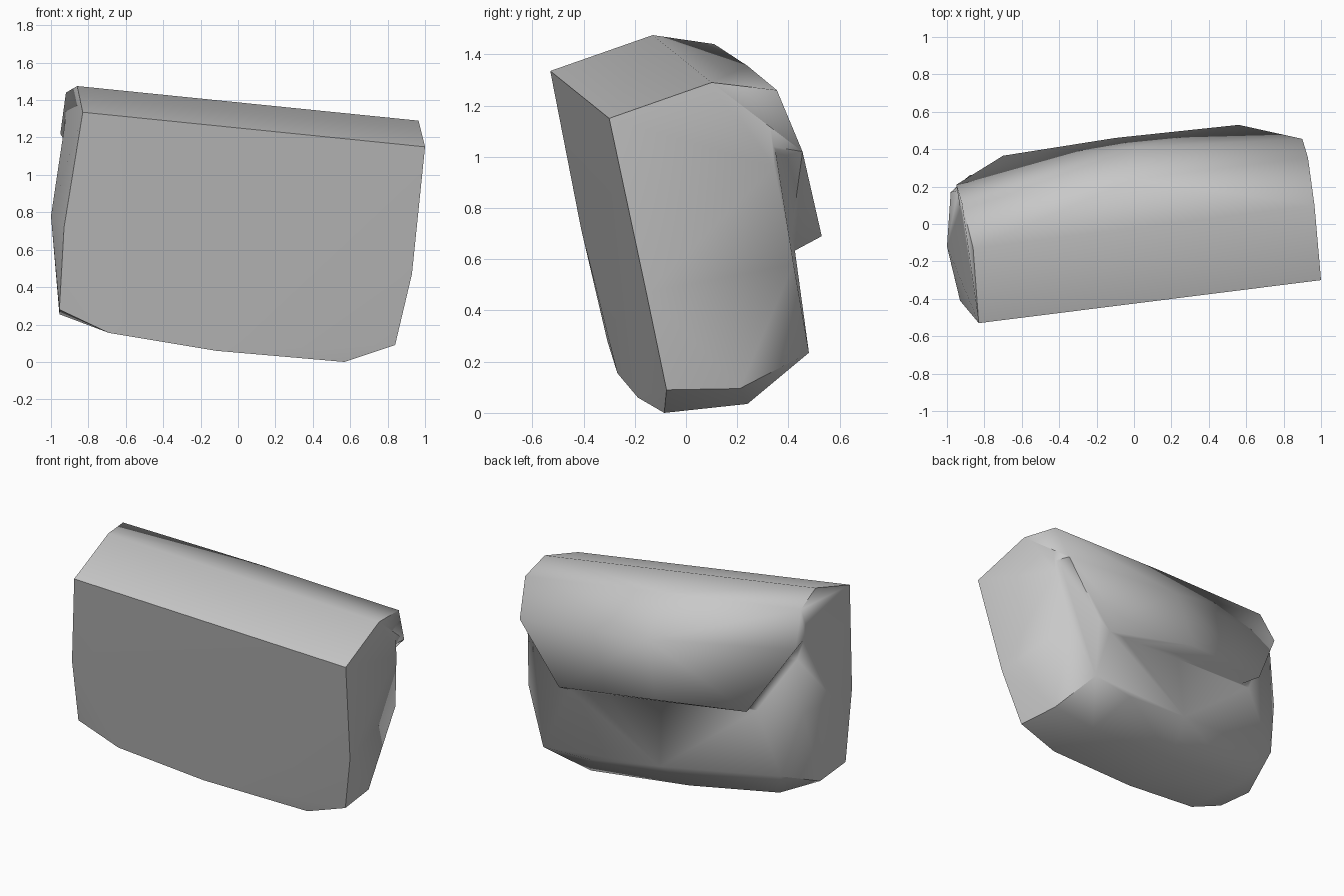
import bpy, bmesh

if "Cube" in bpy.data.objects:
    bpy.data.objects.remove(bpy.data.objects["Cube"])

grey = bpy.data.materials.new("mid_grey")
grey.diffuse_color = (0.58, 0.58, 0.58, 1)
grey.use_nodes = True
grey.node_tree.nodes["Principled BSDF"].inputs["Base Color"].default_value = grey.diffuse_color


def hull(name, points):
    """Closed faceted solid wrapped around the corner points."""
    bm = bmesh.new()
    for p in points:
        bm.verts.new(p)
    bmesh.ops.convex_hull(bm, input=bm.verts[:])
    loose = [v for v in bm.verts if not v.link_faces]
    bmesh.ops.delete(bm, geom=loose, context='VERTS')
    bmesh.ops.recalc_face_normals(bm, faces=bm.faces[:])
    me = bpy.data.meshes.new(name)
    bm.to_mesh(me)
    bm.free()
    ob = bpy.data.objects.new(name, me)
    bpy.context.collection.objects.link(ob)
    me.materials.append(grey)
    return ob


def is_sharp(e):
    """Crisp rim around the front, and where the underside meets the ends."""
    if len(e.link_faces) != 2:
        return True
    a, b = (f.normal for f in e.link_faces)
    rim = (a.y < -0.85) != (b.y < -0.85)
    low = any(p.z < -0.6 and abs(q.x) > 0.75 for p, q in ((a, b), (b, a)))
    top_end = any(p.z > 0.75 and abs(q.x) > 0.85 for p, q in ((a, b), (b, a)))
    return rim or low or top_end


# Upper edge of the front, and the ridge behind it
brow = [(-0.83, -0.53, 1.335), (1.0, -0.30, 1.15)]
ridge = [(-0.86, -0.13, 1.475), (0.965, 0.10, 1.29)]

# Flat front outline below the brow
front = [(0.93, -0.155, 0.47), (0.84, -0.076, 0.09), (0.57, -0.085, 0.0),
         (-0.12, -0.188, 0.06), (-0.69, -0.268, 0.155),
         (-0.955, -0.307, 0.28), (-0.93, -0.41, 0.72)]
# Rear edge of the underside
under = [(0.81, 0.21, 0.095), (0.53, 0.24, 0.035), (-0.15, 0.18, 0.095),
         (-0.77, 0.12, 0.19), (-0.955, -0.04, 0.255)]
# Rear wall and bulging ends
rear = [(0.71, 0.48, 0.235), (0.40, 0.44, 0.22), (-0.08, 0.385, 0.28),
        (-0.88, 0.26, 0.38), (0.86, 0.42, 0.58), (0.92, 0.345, 0.96),
        (0.55, 0.425, 0.635), (-0.70, 0.26, 0.77), (0.925, 0.32, 1.21),
        (-1.0, -0.12, 0.78), (-0.98, 0.17, 0.79), (-0.94, 0.18, 1.14),
        (-0.91, 0.08, 1.38)]
sunk_ridge = [(x, y, z - 0.02) for x, y, z in ridge]
body = hull("body", brow + front + under + rear + sunk_ridge)

# Flap folding over the rear, ending in an overhanging lip
flap = hull("flap_helper", brow + ridge + [
    (-0.92, 0.11, 1.44), (0.0, 0.24, 1.355), (0.93, 0.355, 1.26),
    (-0.95, 0.21, 1.22), (0.0, 0.41, 1.11), (0.90, 0.455, 1.02),
    (-0.70, 0.365, 0.80), (-0.1, 0.46, 0.755), (0.56, 0.53, 0.69),
    (-0.60, 0.20, 0.755), (0.55, 0.40, 0.62)])
flap.hide_render = True

# Fuse the flap with the body
mod = body.modifiers.new("fuse", 'BOOLEAN')
mod.operation = 'UNION'
mod.solver = 'EXACT'
mod.object = flap
bpy.context.view_layer.objects.active = body
body.select_set(True)
bpy.ops.object.modifier_apply(modifier=mod.name)
bpy.data.objects.remove(flap)

# Soft shading with a few crisp edges
bm = bmesh.new()
bm.from_mesh(body.data)
bmesh.ops.remove_doubles(bm, verts=bm.verts[:], dist=0.004)
bm.normal_update()
for f in bm.faces:
    f.smooth = True
    f.material_index = 0
for e in bm.edges:
    e.smooth = not is_sharp(e)
bm.to_mesh(body.data)
bm.free()
